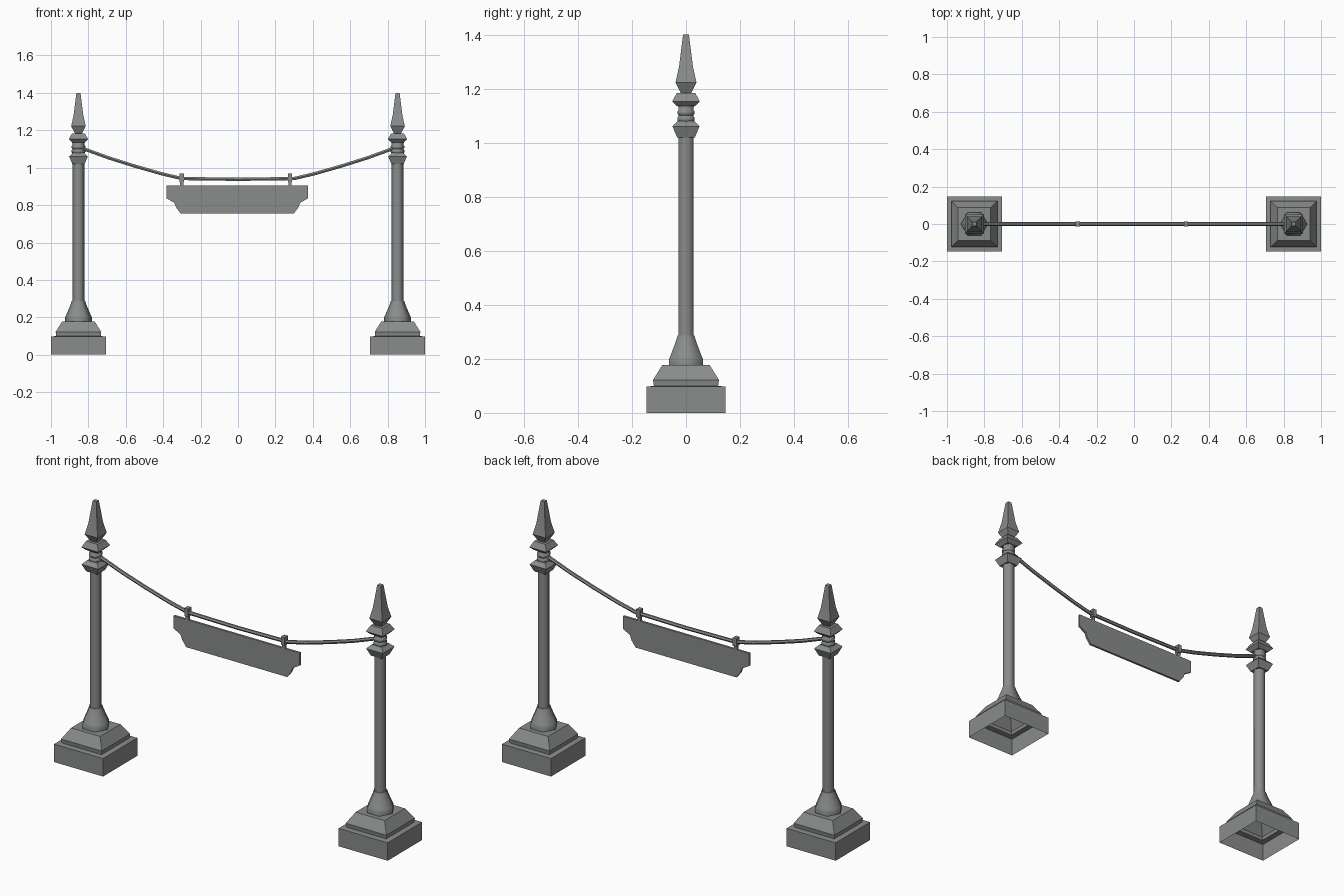
import bpy
import bmesh
from math import cos, sin, pi, radians, sqrt

cube = bpy.data.objects.get("Cube")
if cube:
    bpy.data.objects.remove(cube, do_unlink=True)

iron = bpy.data.materials.new("grey_iron")
iron.use_nodes = True
COLOUR = (0.25, 0.265, 0.255, 1)
iron.diffuse_color = COLOUR
iron.node_tree.nodes["Principled BSDF"].inputs["Base Color"].default_value = COLOUR


def smooth(ob, angle):
    bpy.ops.object.select_all(action="DESELECT")
    ob.select_set(True)
    bpy.context.view_layer.objects.active = ob
    bpy.ops.object.shade_smooth_by_angle(angle=radians(angle))


def add_mesh(name, bm):
    mesh = bpy.data.meshes.new(name)
    bm.to_mesh(mesh)
    bm.free()
    mesh.materials.append(iron)
    ob = bpy.data.objects.new(name, mesh)
    bpy.context.collection.objects.link(ob)
    return ob


def turned(name, profile, sides, x, bottom=True):
    """Stack of rings; square profiles give half widths, others corner radii."""
    square = sides == 4
    scale, turn = (sqrt(2), pi / 4) if square else (1, 0)
    bm = bmesh.new()
    rings = []
    for r, z in profile:
        angles = [turn + 2 * pi * i / sides for i in range(sides)]
        rings.append([bm.verts.new((x + r * scale * cos(a), r * scale * sin(a), z))
                      for a in angles])
    for low, high in zip(rings, rings[1:]):
        for i in range(sides):
            j = (i + 1) % sides
            bm.faces.new((low[i], low[j], high[j], high[i]))
    bm.faces.new(rings[-1])
    if bottom:
        bm.faces.new(rings[0][::-1])
    ob = add_mesh(name, bm)
    smooth(ob, 20 if square else 62)


def box(name, centre, size):
    bm = bmesh.new()
    bmesh.ops.create_cube(bm, size=1)
    bmesh.ops.scale(bm, vec=size, verts=bm.verts)
    bmesh.ops.translate(bm, vec=centre, verts=bm.verts)
    return add_mesh(name, bm)


# Profiles as (half width, height)
BASE = [(0.147, 0), (0.147, 0.097), (0.119, 0.1), (0.122, 0.122), (0.087, 0.178)]
FOOT = [(0.072, 0.178), (0.072, 0.2), (0.066, 0.212), (0.054, 0.24),
        (0.042, 0.268), (0.036, 0.287)]
NECK = [(0.032, 1.075), (0.037, 1.084), (0.037, 1.092), (0.031, 1.1),
        (0.037, 1.108), (0.037, 1.116), (0.031, 1.122), (0.035, 1.14)]
LOWER_COLLAR = [(0.033, 1.02), (0.05, 1.06), (0.03, 1.08)]
UPPER_COLLAR = [(0.033, 1.135), (0.051, 1.153), (0.034, 1.184)]
FINIAL = [(0.017, 1.18), (0.039, 1.222), (0.026, 1.28), (0.011, 1.4)]

# Two posts
for side, x in (("right", -0.853), ("left", 0.853)):
    turned(side + "_base", BASE, 4, x, bottom=False)
    turned(side + "_foot", FOOT, 6, x)
    turned(side + "_pole", [(0.032, 0.28), (0.032, 1.03)], 6, x)
    turned(side + "_lower_collar", LOWER_COLLAR, 4, x)
    turned(side + "_neck", NECK, 6, x)
    turned(side + "_upper_collar", UPPER_COLLAR, 4, x)
    turned(side + "_finial", FINIAL, 4, x)

# Sagging rod between the posts
half = [(0.83, 1.103), (0.69, 1.052), (0.55, 1.008), (0.41, 0.968), (0.3, 0.942)]
path = [(-x, z) for x, z in half] + [(0, 0.938)] + half[::-1]
curve = bpy.data.curves.new("hanging_rod", "CURVE")
curve.dimensions = "3D"
curve.bevel_depth = 0.01
curve.bevel_resolution = 1
curve.use_fill_caps = True
spline = curve.splines.new("POLY")
spline.points.add(len(path) - 1)
for point, (x, z) in zip(spline.points, path):
    point.co = (x, 0, z, 1)
curve.materials.append(iron)
rod = bpy.data.objects.new("hanging_rod", curve)
bpy.context.collection.objects.link(rod)
bpy.ops.object.select_all(action="DESELECT")
rod.select_set(True)
bpy.context.view_layer.objects.active = rod
bpy.ops.object.convert(target="MESH")
smooth(bpy.context.view_layer.objects.active, 50)

# Hangers: a clip around the rod and a strap down to the sign
for side, x in (("right", -0.301), ("left", 0.278)):
    box(side + "_clip", (x, 0, 0.946), (0.022, 0.028, 0.044))
    box(side + "_strap", (x, 0, 0.915), (0.018, 0.012, 0.04))

# Sign board with notched lower corners
edge = [(0.378, 0.904), (0.378, 0.836), (0.336, 0.812), (0.326, 0.786), (0.302, 0.754)]
outline = [(-x, z) for x, z in edge] + edge[::-1]
bm = bmesh.new()
front = bm.faces.new([bm.verts.new((x - 0.004, -0.006, z)) for x, z in outline])
extruded = bmesh.ops.extrude_face_region(bm, geom=[front], use_keep_orig=True)
moved = [v for v in extruded["geom"] if isinstance(v, bmesh.types.BMVert)]
bmesh.ops.translate(bm, vec=(0, 0.012, 0), verts=moved)
bmesh.ops.recalc_face_normals(bm, faces=bm.faces)
add_mesh("sign_board", bm)
